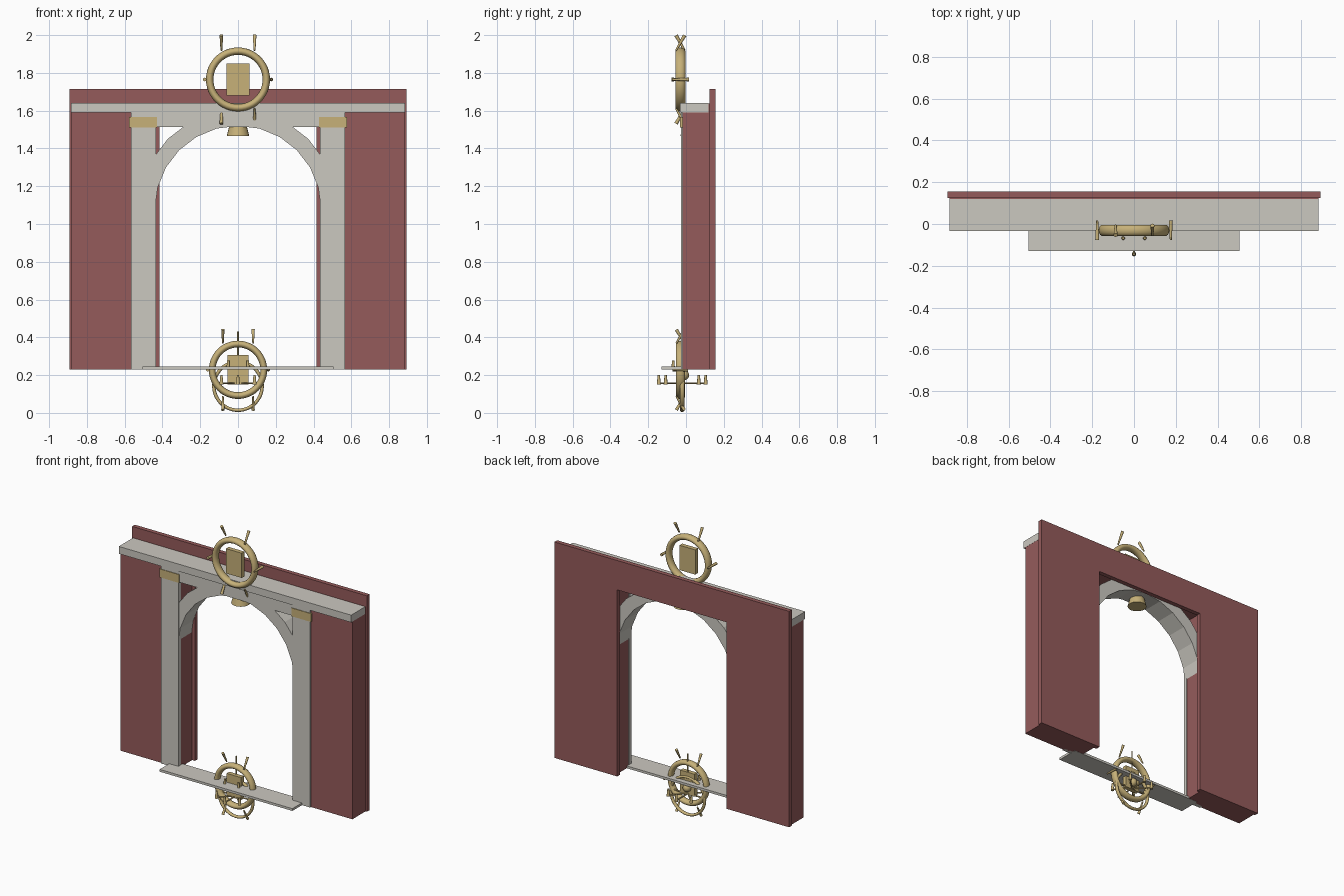
import bpy, bmesh
from math import sin, cos, pi, radians
from mathutils import Vector

if "Cube" in bpy.data.objects:
    bpy.data.objects.remove(bpy.data.objects["Cube"])


def material(name, color):
    m = bpy.data.materials.new(name)
    m.diffuse_color = (*color, 1)
    m.use_nodes = True
    m.node_tree.nodes["Principled BSDF"].inputs["Base Color"].default_value = m.diffuse_color
    return m


RED = material("red_plaster", (0.30, 0.105, 0.105))
STONE = material("pale_stone", (0.60, 0.58, 0.53))
BRASS = material("brass", (0.57, 0.44, 0.19))


def finish(name, bm, mat, smooth=False):
    bmesh.ops.recalc_face_normals(bm, faces=bm.faces)
    mesh = bpy.data.meshes.new(name)
    bm.to_mesh(mesh)
    bm.free()
    mesh.materials.append(mat)
    ob = bpy.data.objects.new(name, mesh)
    bpy.context.collection.objects.link(ob)
    if smooth:
        bpy.ops.object.select_all(action='DESELECT')
        ob.select_set(True)
        bpy.context.view_layer.objects.active = ob
        bpy.ops.object.shade_smooth_by_angle(angle=radians(40))
    return ob


def slab(name, outline, y0, y1, mat):
    """Extrude an x-z outline from y0 to y1."""
    bm = bmesh.new()
    face = bm.faces.new([bm.verts.new((x, y0, z)) for x, z in outline])
    ext = bmesh.ops.extrude_face_region(bm, geom=[face])["geom"]
    bmesh.ops.translate(bm, vec=(0, y1 - y0, 0),
                        verts=[v for v in ext if isinstance(v, bmesh.types.BMVert)])
    return finish(name, bm, mat)


def box(name, x0, x1, y0, y1, z0, z1, mat):
    return slab(name, [(x0, z0), (x1, z0), (x1, z1), (x0, z1)], y0, y1, mat)


def cone(name, a, b, ra, rb, mat=BRASS, sides=12):
    """Tapered rod from a to b."""
    a, b = Vector(a), Vector(b)
    bm = bmesh.new()
    bmesh.ops.create_cone(bm, cap_ends=True, segments=sides, radius1=ra,
                          radius2=rb, depth=(b - a).length)
    bm.transform((b - a).to_track_quat('Z', 'Y').to_matrix().to_4x4())
    bmesh.ops.translate(bm, vec=(a + b) / 2, verts=bm.verts)
    return finish(name, bm, mat, True)


def ring(name, center, major, minor, depth, n=48, m=14):
    """Upright ring facing the front, oval in section."""
    bm = bmesh.new()
    grid = []
    for i in range(n):
        a = 2 * pi * i / n
        row = []
        for j in range(m):
            t = 2 * pi * j / m
            r = major + minor * cos(t)
            row.append(bm.verts.new((center[0] + r * cos(a), center[1] + depth * sin(t),
                                     center[2] + r * sin(a))))
        grid.append(row)
    for i in range(n):
        for j in range(m):
            p, q = grid[i], grid[(i + 1) % n]
            k = (j + 1) % m
            bm.faces.new((p[j], q[j], q[k], p[k]))
    return finish(name, bm, BRASS, True)


def portal(w, h, ow, oh, z0=0.23):
    return [(-w, z0), (-w, h), (w, h), (w, z0), (ow, z0), (ow, oh), (-ow, oh), (-ow, z0)]


# Walls with the doorway
slab("back_wall", portal(0.893, 1.715, 0.415, 1.513), 0.125, 0.155, RED)
slab("front_wall", portal(0.883, 1.638, 0.436, 1.53), -0.018, 0.126, RED)

# Faceted arch ring
inner = [(0.44 * cos(pi * i / 12), 1.08 + 0.44 * sin(pi * i / 12)) for i in range(13)]
outer = [(0.525 * cos(pi * i / 12), 1.08 + 0.525 * sin(pi * i / 12)) for i in range(13)]
slab("arch", inner + outer[::-1], -0.022, 0.12, STONE)

# Stone trim
box("cornice", -0.884, 0.884, -0.033, 0.12, 1.59, 1.64, STONE)
box("frieze", -0.436, 0.436, -0.026, 0.0, 1.513, 1.59, STONE)
box("threshold", -0.505, 0.505, -0.13, 0.02, 0.229, 0.245, STONE)
for side, s in (("left", -1), ("right", 1)):
    xs = sorted((s * 0.435, s * 0.567))
    box(side + "_pilaster", *xs, -0.027, 0.0, 0.23, 1.59, STONE)
    xs = sorted((s * 0.428, s * 0.577))
    box(side + "_capital", *xs, -0.031, 0.0, 1.51, 1.567, BRASS)

# Bell under the arch crown
cone("bell", (0, 0.03, 1.465), (0, 0.03, 1.525), 0.06, 0.045, sides=20)


def wheel(name, z, k):
    """Steering wheel with six twisted handles and a centre plaque."""
    y = -0.03
    ring(name + "_rim", (0, y, z), 0.150 * k, 0.0195 * k, 0.027 * k)
    box(name + "_plaque", -0.06 * k, 0.06 * k, y - 0.015, y + 0.015,
        z - 0.085 * k, z + 0.085 * k, BRASS)
    for i in range(6):
        a = i * pi / 3
        c = Vector((0.176 * k * cos(a), y, z + 0.224 * k * sin(a)))
        d = Vector((0, cos(a), sin(a))) * 0.046 * k
        cone(name + "_handle", c - d, c + d, 0.005 * k, 0.01 * k, sides=10)


wheel("upper_wheel", 1.765, 1.0)
wheel("lower_wheel", 0.228, 0.91)

# Hanging candle holder at the threshold
cy = -0.02
ring("lower_hoop", (0, cy, 0.142), 0.128, 0.009, 0.012)
cone("hanging_rod", (0, cy, 0.155), (0, cy, 0.43), 0.004, 0.004, sides=8)
bm = bmesh.new()
bmesh.ops.create_uvsphere(bm, u_segments=16, v_segments=10, radius=0.028)
bmesh.ops.translate(bm, vec=(0, -0.012, 0.2), verts=bm.verts)
finish("hub", bm, BRASS, True)
for i in range(8):
    a = i * pi / 4
    x, y = 0.124 * sin(a), cy - 0.124 * cos(a)
    cone("candle_arm", (0, cy, 0.157), (x, y, 0.157), 0.005, 0.005, sides=8)
    cone("candle_cup", (x, y, 0.15), (x, y, 0.2), 0.011, 0.006, sides=10)
for s in (-1, 1):
    cone("small_cup", (s * 0.052, -0.068, 0.24), (s * 0.052, -0.068, 0.278), 0.009, 0.006, sides=10)
